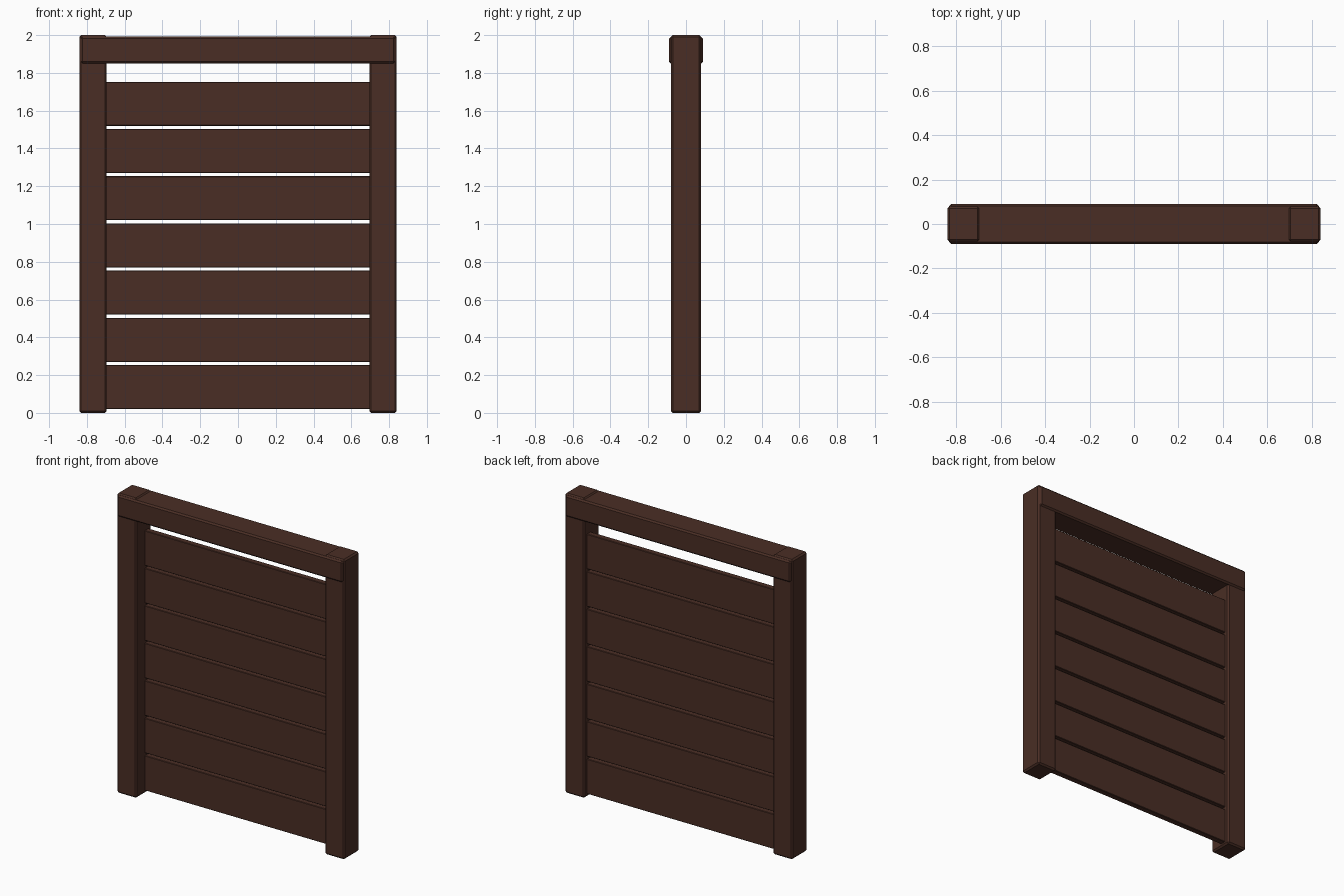
import bpy, bmesh

if "Cube" in bpy.data.objects:
    bpy.data.objects.remove(bpy.data.objects["Cube"])

wood = bpy.data.materials.new("dark brown wood")
wood.diffuse_color = (0.068, 0.027, 0.018, 1)
wood.use_nodes = True
wood.node_tree.nodes["Principled BSDF"].inputs["Base Color"].default_value = wood.diffuse_color


def board(name, x, y, z, bevel):
    """Chamfered box from (min, max) ranges."""
    bm = bmesh.new()
    bmesh.ops.create_cube(bm, size=1)
    for v in bm.verts:
        for i, (lo, hi) in enumerate((x, y, z)):
            v.co[i] = hi if v.co[i] > 0 else lo
    if bevel:
        bmesh.ops.bevel(bm, geom=bm.edges[:], offset=bevel, segments=1,
                        affect='EDGES', profile=0.5)
    me = bpy.data.meshes.new(name)
    bm.to_mesh(me)
    bm.free()
    me.materials.append(wood)
    ob = bpy.data.objects.new(name, me)
    bpy.context.collection.objects.link(ob)
    return ob


# Side posts
board("left_post", (-0.84, -0.695), (-0.08, 0.08), (0, 2), 0.01)
board("right_post", (0.695, 0.84), (-0.08, 0.08), (0, 2), 0.01)

# Top rail wrapping the post heads
board("top_rail", (-0.832, 0.832), (-0.09, 0.09), (1.85, 1.992), 0.01)

# Horizontal slats, set slightly toward the back
for i in range(7):
    board(f"slat_{i + 1}", (-0.70, 0.70), (0.01, 0.05),
          (0.25 * i + 0.02, 0.25 * i + 0.253), 0.003)
